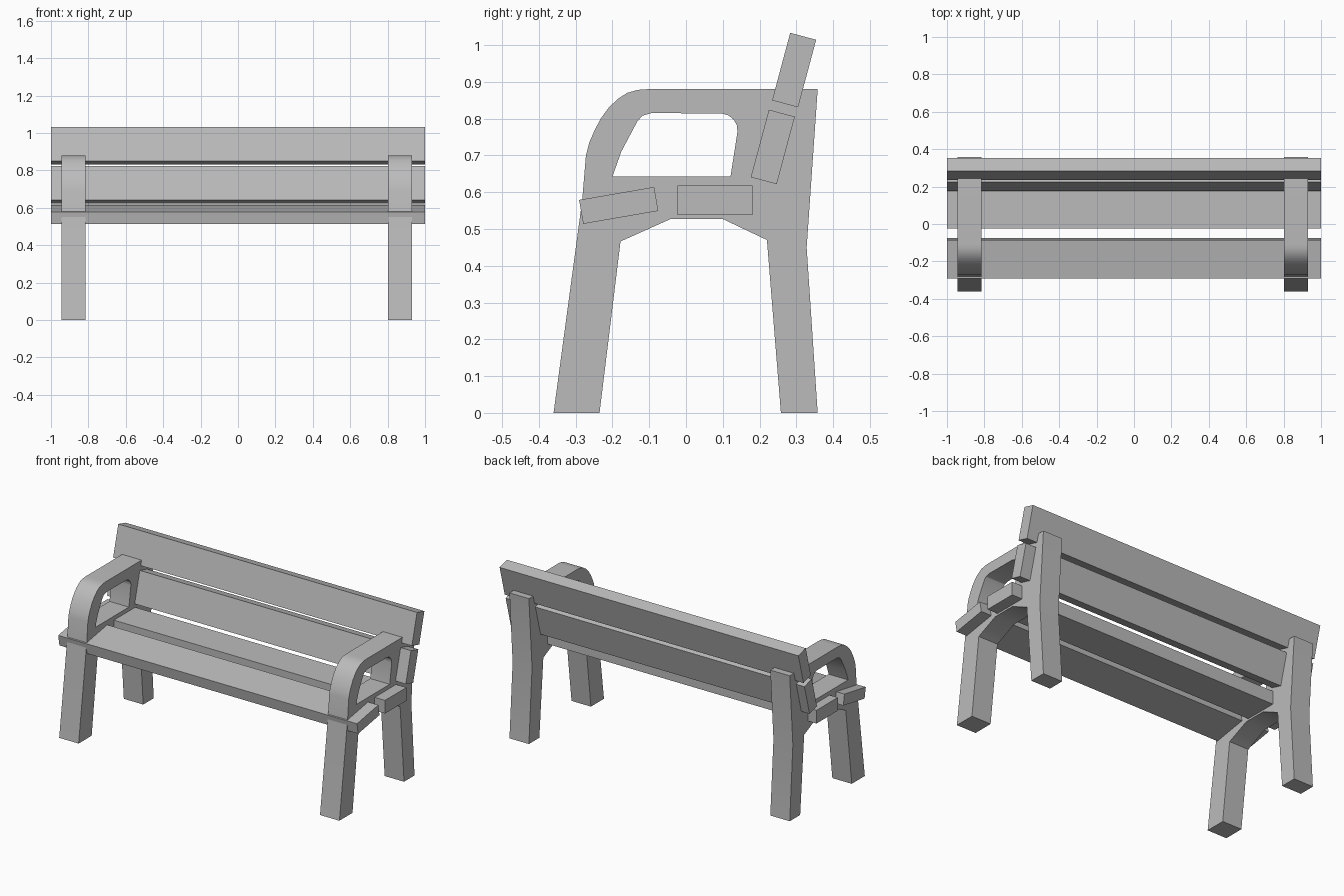
import bpy, bmesh
from math import radians
from mathutils import Matrix, Vector

cube = bpy.data.objects.get("Cube")
if cube:
    bpy.data.objects.remove(cube, do_unlink=True)

grey = bpy.data.materials.new("plain_grey")
grey.use_nodes = True
colour = (0.5, 0.5, 0.5, 1)
grey.diffuse_color = colour
grey.node_tree.nodes["Principled BSDF"].inputs["Base Color"].default_value = colour


def finish(name, bm):
    bmesh.ops.recalc_face_normals(bm, faces=bm.faces)
    mesh = bpy.data.meshes.new(name)
    bm.to_mesh(mesh)
    bm.free()
    mesh.materials.append(grey)
    obj = bpy.data.objects.new(name, mesh)
    bpy.context.collection.objects.link(obj)
    return obj


def side_frame(name, x, width, loops):
    """Extrude a (y, z) profile with a hole along x."""
    bm = bmesh.new()
    edges = []
    for loop in loops:
        verts = [bm.verts.new((x - width / 2, y, z)) for y, z in loop]
        edges += [bm.edges.new((a, b)) for a, b in zip(verts, verts[1:] + verts[:1])]
    bmesh.ops.triangle_fill(bm, edges=edges, use_beauty=True)
    out = bmesh.ops.extrude_face_region(bm, geom=bm.faces[:])
    moved = [g for g in out["geom"] if isinstance(g, bmesh.types.BMVert)]
    bmesh.ops.translate(bm, verts=moved, vec=(width, 0, 0))
    obj = finish(name, bm)
    bpy.ops.object.select_all(action='DESELECT')
    obj.select_set(True)
    bpy.context.view_layer.objects.active = obj
    bpy.ops.object.shade_smooth_by_angle(angle=radians(30))


def slat(name, y, z, depth, thickness, tilt):
    """Full-width board tilted about the x axis."""
    bm = bmesh.new()
    bmesh.ops.create_cube(bm, size=1)
    bmesh.ops.scale(bm, vec=(2, depth, thickness), verts=bm.verts)
    bmesh.ops.rotate(bm, verts=bm.verts, matrix=Matrix.Rotation(radians(tilt), 3, 'X'))
    bmesh.ops.translate(bm, verts=bm.verts, vec=Vector((0, y, z)))
    finish(name, bm)


# Side frames: legs, seat bearer and rounded armrest in one profile
outline = [(-.36, 0), (-.282, .58), (-.272, .70), (-.263, .735), (-.25, .765),
           (-.232, .80), (-.21, .83), (-.186, .853), (-.16, .87), (-.132, .878),
           (-.105, .88), (.358, .88), (.328, .45), (.358, 0), (.258, 0),
           (.22, .47), (.10, .527), (-.042, .527), (-.178, .466), (-.235, 0)]
opening = [(-.20, .642), (-.176, .71), (-.132, .793), (-.118, .808), (-.094, .815),
           (.097, .814), (.115, .809), (.129, .798), (.138, .783), (.14, .765), (.121, .642)]
for name, x in (("right_frame", -.88), ("left_frame", .866)):
    side_frame(name, x, .13, (outline, opening))

# Seat and backrest boards
slat("front_seat_slat", -.183, .564, .207, .066, 9.8)
slat("rear_seat_slat", .079, .578, .204, .08, 0)
slat("lower_back_slat", .236, .723, .19, .073, 75)
slat("upper_back_slat", .294, .932, .19, .073, 75)
